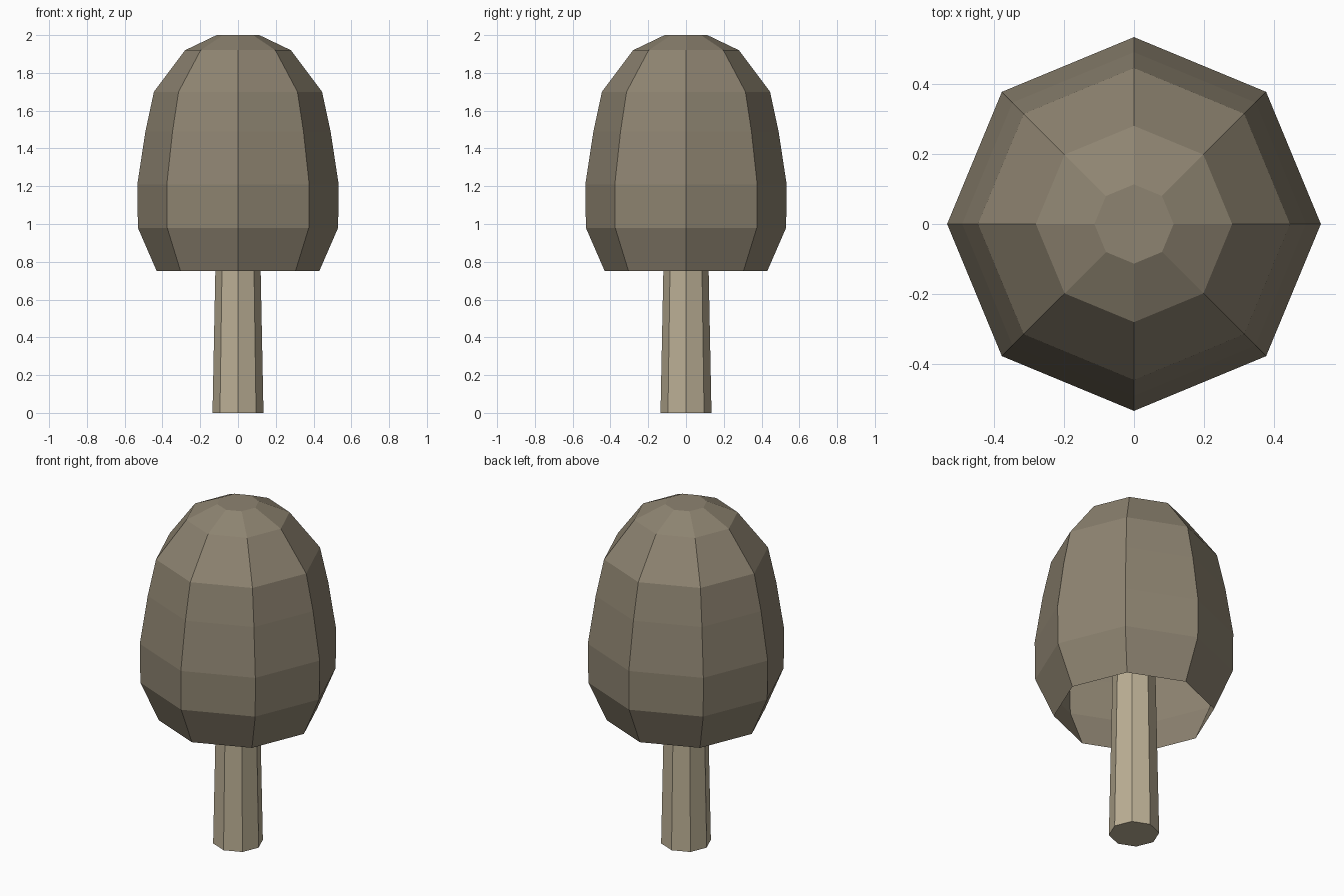
import bpy
from math import cos, sin, pi

cube = bpy.data.objects.get("Cube")
if cube:
    bpy.data.objects.remove(cube)

SIDES = 8


def make_material(name, color):
    mat = bpy.data.materials.new(name)
    mat.use_nodes = True
    mat.diffuse_color = color
    mat.node_tree.nodes["Principled BSDF"].inputs["Base Color"].default_value = color
    return mat


def lathe(name, profile, mat, cap_bottom):
    """Flat-shaded solid of revolution from (radius, height) pairs, low to high."""
    verts = [(r * cos(2 * pi * i / SIDES), r * sin(2 * pi * i / SIDES), z)
             for r, z in profile for i in range(SIDES)]
    faces = []
    for ring in range(len(profile) - 1):
        a, b = ring * SIDES, (ring + 1) * SIDES
        for i in range(SIDES):
            j = (i + 1) % SIDES
            faces.append((a + i, a + j, b + j, b + i))
    top = (len(profile) - 1) * SIDES
    faces.append(tuple(range(top, top + SIDES)))
    if cap_bottom:
        faces.append(tuple(reversed(range(SIDES))))
    mesh = bpy.data.meshes.new(name)
    mesh.from_pydata(verts, [], faces)
    mesh.materials.append(mat)
    obj = bpy.data.objects.new(name, mesh)
    bpy.context.collection.objects.link(obj)
    return obj


bark = make_material("pale bark", (0.50, 0.43, 0.30, 1))
leaves = make_material("dull brown leaves", (0.27, 0.23, 0.165, 1))

# Tapered trunk, reaching up inside the crown
lathe("trunk", [(0.135, 0), (0.12, 0.75), (0.113, 1.1)], bark, True)

# Hollow egg-shaped crown, open underneath
lathe("crown", [(0.43, 0.75), (0.53, 0.98), (0.533, 1.21), (0.49, 1.49),
                (0.445, 1.70), (0.28, 1.92), (0.113, 2.0)], leaves, False)
